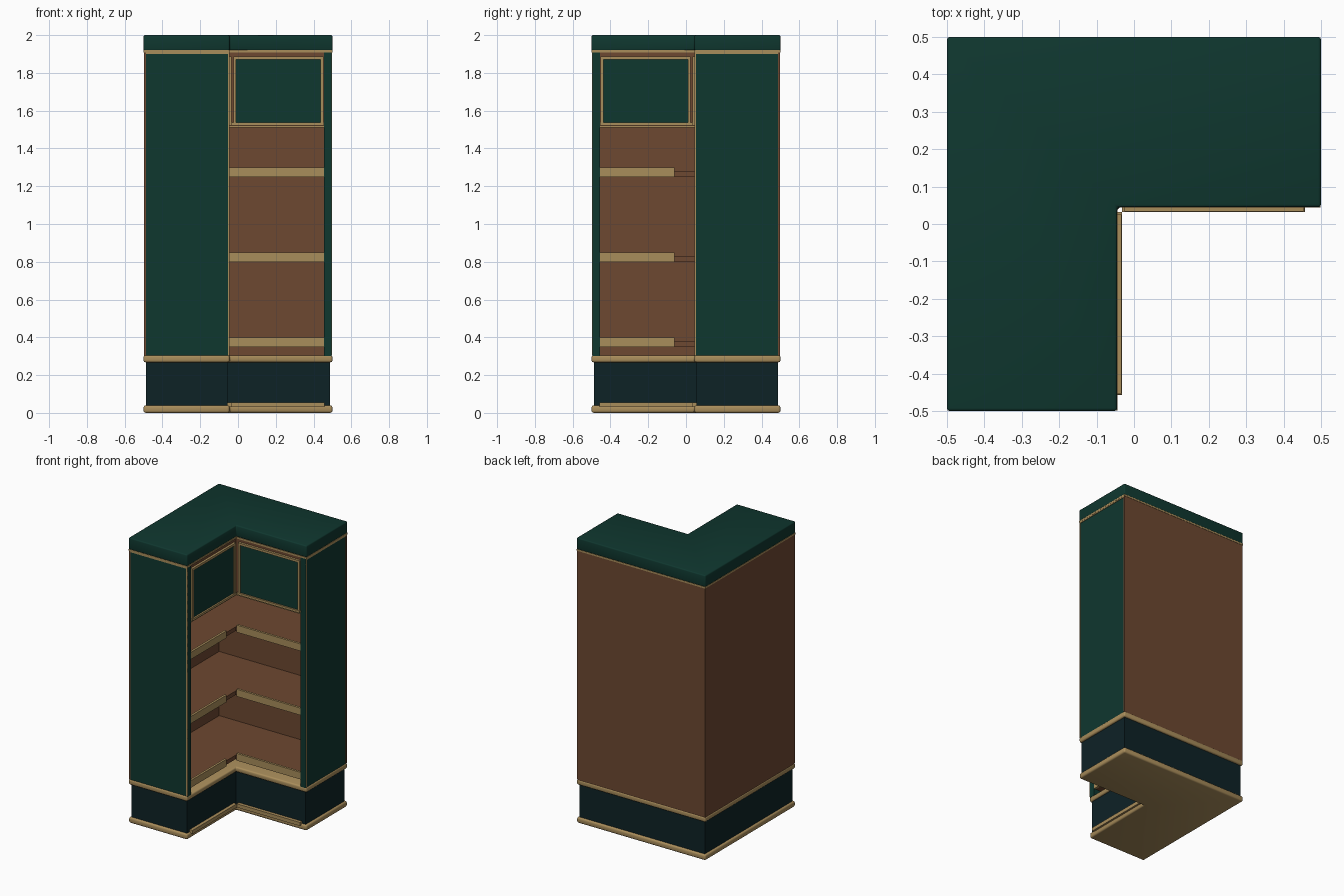
import bpy, bmesh, math

cube = bpy.data.objects.get("Cube")
if cube:
    bpy.data.objects.remove(cube, do_unlink=True)


def material(name, rgb):
    def linear(c):
        c /= 255
        return c / 12.92 if c <= 0.04045 else ((c + 0.055) / 1.055) ** 2.4
    color = [linear(c) for c in rgb] + [1]
    m = bpy.data.materials.new(name)
    m.use_nodes = True
    m.diffuse_color = color
    bsdf = m.node_tree.nodes["Principled BSDF"]
    bsdf.inputs["Base Color"].default_value = color
    bsdf.inputs["Roughness"].default_value = 0.7
    return m


GREEN = material("dark green paint", (15, 55, 47))
BROWN = material("brown wood", (109, 72, 49))
TAN = material("tan trim", (169, 141, 91))
NAVY = material("dark navy base", (13, 34, 38))


def prism(name, points, z0, z1, mat, bevel=0):
    """Extrude a floor outline from z0 to z1, optionally rounding its edges."""
    bm = bmesh.new()
    low = [bm.verts.new((x, y, z0)) for x, y in points]
    high = [bm.verts.new((x, y, z1)) for x, y in points]
    bm.faces.new(low)
    bm.faces.new(high)
    for i in range(len(points)):
        j = (i + 1) % len(points)
        bm.faces.new((low[i], low[j], high[j], high[i]))
    bmesh.ops.recalc_face_normals(bm, faces=bm.faces)
    if bevel:
        bmesh.ops.bevel(bm, geom=bm.edges[:], offset=bevel, segments=3,
                        profile=0.5, affect='EDGES', clamp_overlap=True)
    mesh = bpy.data.meshes.new(name)
    bm.to_mesh(mesh)
    bm.free()
    mesh.materials.append(mat)
    obj = bpy.data.objects.new(name, mesh)
    bpy.context.collection.objects.link(obj)
    if bevel:
        bpy.ops.object.select_all(action='DESELECT')
        obj.select_set(True)
        bpy.context.view_layer.objects.active = obj
        bpy.ops.object.shade_smooth_by_angle(angle=math.radians(35))
    return obj


def corner_slab(name, back, end, notch, z0, z1, mat, bevel=0):
    """L-shaped slab: outer walls at back, leg ends at end, inner faces at notch."""
    prism(name, [(-back, back), (-back, -end), (-notch, -end),
                 (-notch, notch), (end, notch), (end, back)], z0, z1, mat, bevel)


def box(name, x0, x1, y0, y1, z0, z1, mat):
    prism(name, [(x0, y0), (x1, y0), (x1, y1), (x0, y1)], z0, z1, mat)


def twin(name, x0, x1, y0, y1, z0, z1, mat):
    """Box on the rear wing and its mirror image on the side wing."""
    box("rear_" + name, x0, x1, y0, y1, z0, z1, mat)
    box("side_" + name, -y1, -y0, -x1, -x0, z0, z1, mat)


# Plinth, its mouldings and the top slab
corner_slab("foot_moulding", 0.5, 0.5, 0.045, 0, 0.04, TAN, 0.012)
corner_slab("plinth", 0.487, 0.487, 0.055, 0.035, 0.275, NAVY)
corner_slab("cabinet_floor", 0.5, 0.5, 0.045, 0.268, 0.305, TAN, 0.01)
corner_slab("cornice_line", 0.499, 0.499, 0.044, 1.908, 1.92, TAN)
corner_slab("top_slab", 0.5, 0.5, 0.045, 1.918, 2.0, GREEN, 0.008)
twin("foot_bead", -0.032, 0.457, 0.032, 0.056, 0.03, 0.055, TAN)

# Outer walls and end panels
twin("wall", -0.497, 0.492, 0.487, 0.497, 0.3, 1.91, BROWN)
twin("end_panel", 0.455, 0.495, 0.045, 0.487, 0.3, 1.91, GREEN)
twin("end_inner_edge", 0.492, 0.498, 0.045, 0.053, 0.305, 1.91, TAN)
twin("end_outer_edge", 0.492, 0.498, 0.487, 0.496, 0.305, 1.91, BROWN)
twin("end_top_edge", 0.492, 0.498, 0.045, 0.496, 1.9, 1.91, TAN)

# Shelves with raised front lips
for i, z in enumerate((0.35, 0.8, 1.25)):
    corner_slab(f"shelf_{i + 1}", 0.487, 0.456, 0.06, z, z + 0.028, BROWN)
    box(f"rear_shelf_lip_{i + 1}", -0.045, 0.456, 0.046, 0.062, z, z + 0.05, TAN)
    box(f"side_shelf_lip_{i + 1}", -0.062, -0.046, -0.456, -0.06, z, z + 0.05, TAN)

# Closed upper cupboard with framed doors
corner_slab("upper_cupboard", 0.487, 0.456, 0.05, 1.515, 1.91, BROWN)
twin("door", -0.02, 0.447, 0.043, 0.051, 1.53, 1.885, GREEN)
twin("door_frame_top", -0.025, 0.453, 0.034, 0.051, 1.872, 1.888, TAN)
twin("door_frame_bottom", -0.032, 0.456, 0.032, 0.051, 1.522, 1.537, TAN)
for name, x in (("inner", -0.025), ("outer", 0.438)):
    twin("door_frame_" + name, x, x + 0.015, 0.034, 0.051, 1.53, 1.885, TAN)
twin("cupboard_sill", -0.045, 0.456, 0.045, 0.055, 1.51, 1.52, TAN)
